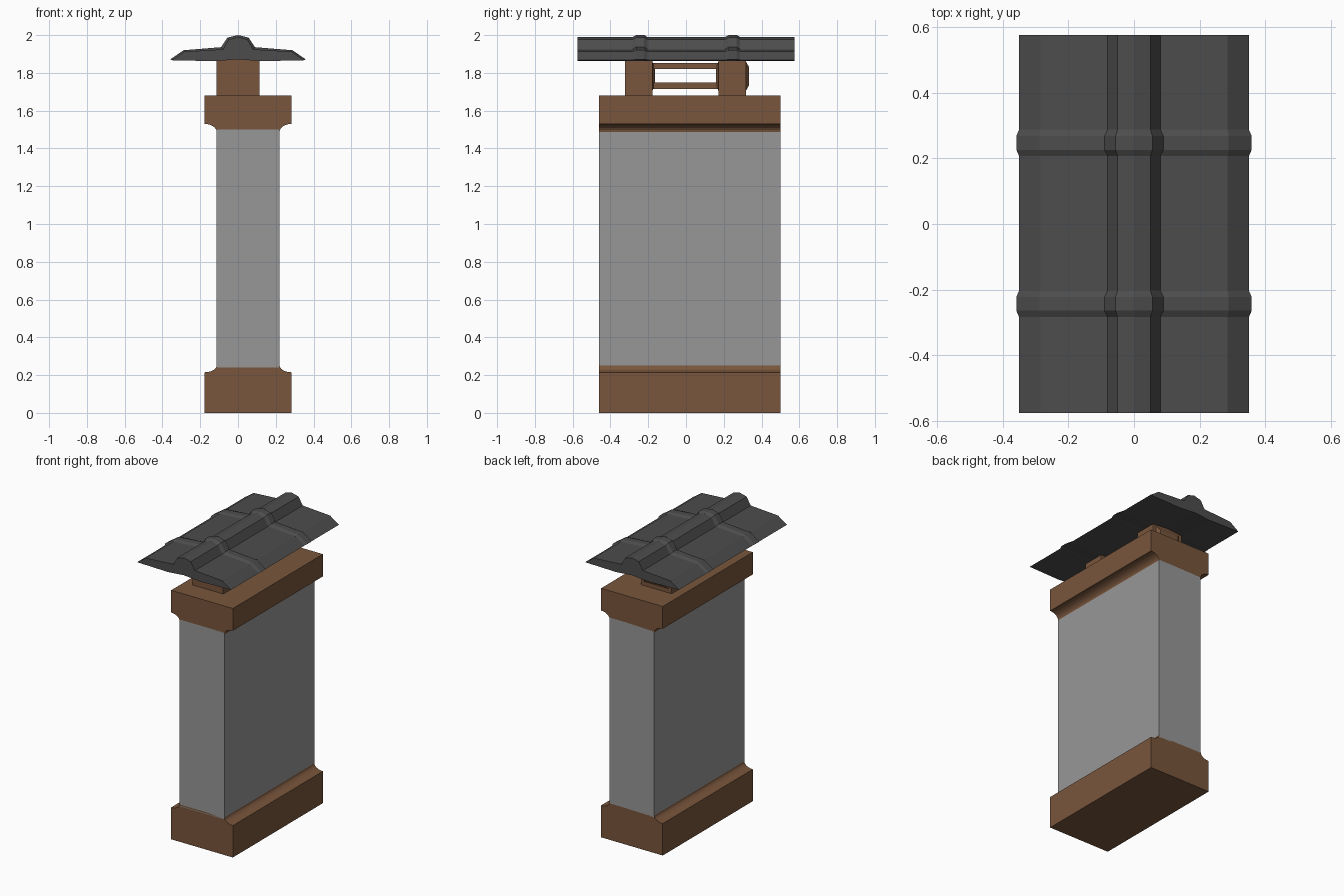
import bpy, bmesh, math

if "Cube" in bpy.data.objects:
    bpy.data.objects.remove(bpy.data.objects["Cube"])

def material(name, rgb):
    m = bpy.data.materials.new(name)
    m.diffuse_color = (*rgb, 1)
    m.use_nodes = True
    m.node_tree.nodes["Principled BSDF"].inputs["Base Color"].default_value = m.diffuse_color
    return m

BROWN = material("brown trim", (0.19, 0.092, 0.045))
WALL = material("grey plaster", (0.31, 0.31, 0.31))
ROOF = material("dark grey tile", (0.073, 0.073, 0.073))

def loft(name, rings, mat):
    """Closed solid skinned through rings of equal point count."""
    bm = bmesh.new()
    vs = [[bm.verts.new(p) for p in r] for r in rings]
    n = len(rings[0])
    for a, b in zip(vs, vs[1:]):
        for i in range(n):
            j = (i + 1) % n
            bm.faces.new((a[i], a[j], b[j], b[i]))
    bm.faces.new(vs[0])
    bm.faces.new(vs[-1])
    bmesh.ops.recalc_face_normals(bm, faces=bm.faces)
    me = bpy.data.meshes.new(name)
    bm.to_mesh(me)
    bm.free()
    me.materials.append(mat)
    ob = bpy.data.objects.new(name, me)
    bpy.context.collection.objects.link(ob)
    return ob

def rect(y, x0, x1, z0, z1):
    return [(x0, y, z0), (x1, y, z0), (x1, y, z1), (x0, y, z1)]

def box(name, x0, x1, y0, y1, z0, z1, mat):
    return loft(name, [rect(y0, x0, x1, z0, z1), rect(y1, x0, x1, z0, z1)], mat)

Y0, Y1 = -0.46, 0.50      # wall ends
CX = 0.0535               # wall centre line
HW, HT = 0.1665, 0.23     # half widths of wall and trim

# Wall
box("wall", CX - HW, CX + HW, Y0, Y1, 0.24, 1.50, WALL)

# Base and top trims with a hollow cove towards the wall
def trim(name, z_flat, z_shoulder, z_wall):
    steps = 6
    half = [(HT, z_flat)]
    for i in range(steps + 1):
        t = math.pi / 2 * i / steps
        half.append((HT - (HT - HW) * math.sin(t),
                     z_wall + (z_shoulder - z_wall) * math.cos(t)))
    prof = half + [(-x, z) for x, z in reversed(half)]
    loft(name, [[(CX + x, y, z) for x, z in prof] for y in (Y0, Y1)], BROWN)

trim("base_trim", 0.0, 0.215, 0.252)
trim("top_trim", 1.68, 1.53, 1.487)

# Posts under the roof
box("front_post", -0.115, 0.115, -0.322, -0.178, 1.675, 1.875, BROWN)
box("back_post", -0.115, 0.115, 0.172, 0.317, 1.675, 1.875, BROWN)

# Bevelled raised panels on the post faces
def panel(name, y, out):
    loft(name, [rect(y, -0.09, 0.09, 1.705, 1.86),
                rect(y + out, -0.07, 0.07, 1.735, 1.83)], BROWN)

panel("front_post_inner_panel", -0.178, 0.014)
panel("back_post_inner_panel", 0.172, -0.014)
panel("back_post_outer_panel", 0.317, 0.017)

# Rails joining the posts
for name, z0, z1 in (("lower_rail", 1.715, 1.75), ("upper_rail", 1.82, 1.852)):
    box(name, -0.08, 0.08, -0.18, 0.175, z0, z1, BROWN)

# Roof cap: ridge profile lofted along y, swelling at two bands
PLAIN = [(0.35, 1.867), (0.285, 1.912), (0.08, 1.925), (0.05, 1.977), (0, 1.99)]
BAND = [(0.358, 1.872), (0.288, 1.92), (0.09, 1.936), (0.056, 1.987), (0, 2.0)]
UNDER = [(-0.12, 1.862), (0, 1.872), (0.12, 1.862)]

def roof_ring(y, half):
    pts = half + [(-x, z) for x, z in reversed(half[:-1])] + UNDER
    return [(x, y, z) for x, z in pts]

rings = [roof_ring(-0.575, PLAIN)]
for c in (-0.243, 0.247):
    for dy, half in ((-0.04, PLAIN), (-0.021, BAND), (0.021, BAND), (0.04, PLAIN)):
        rings.append(roof_ring(c + dy, half))
rings.append(roof_ring(0.575, PLAIN))
loft("roof_cap", rings, ROOF)
